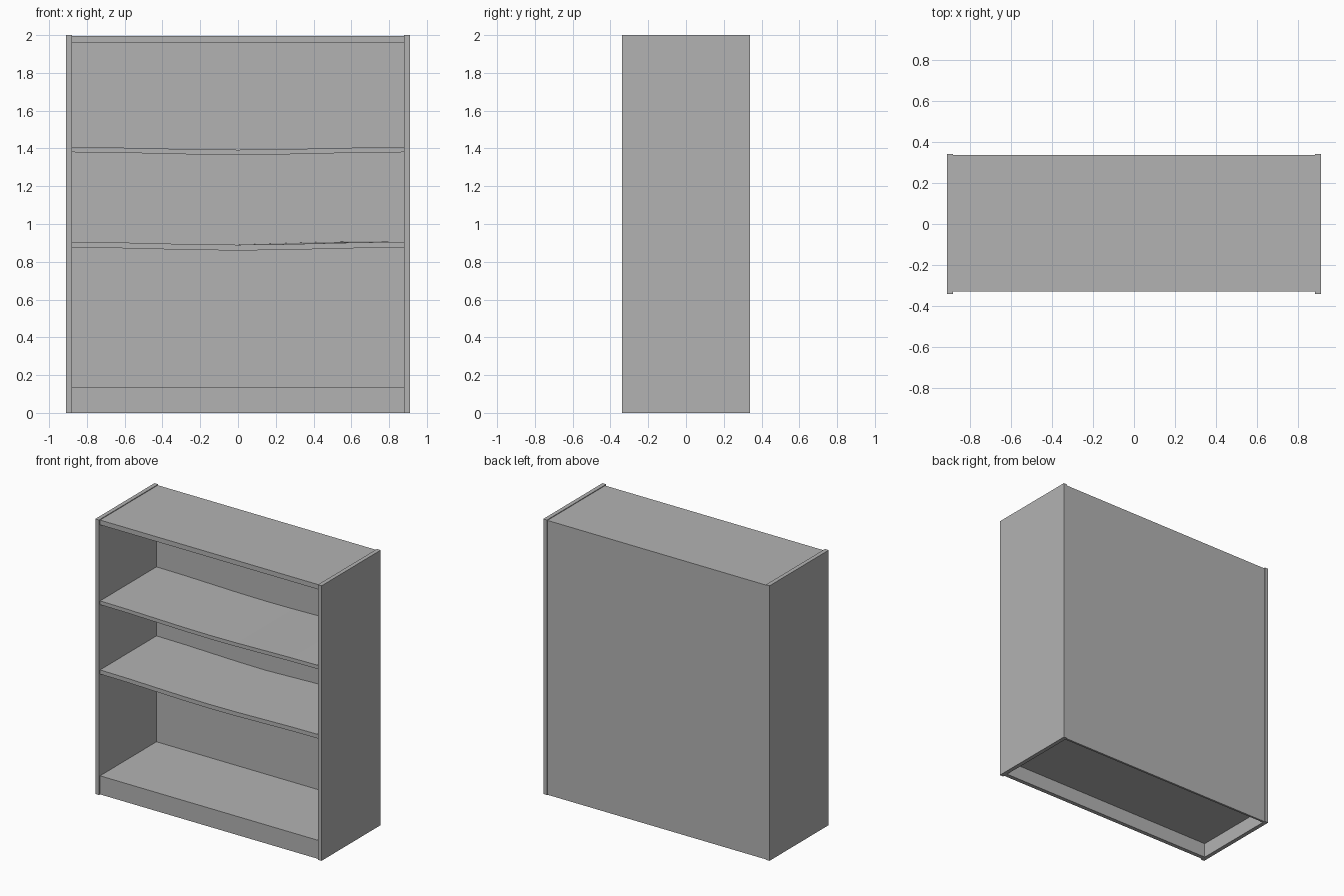
import bpy
import bmesh
import math

if "Cube" in bpy.data.objects:
    bpy.data.objects.remove(bpy.data.objects["Cube"])

GREY = (0.45, 0.45, 0.45, 1)
mat = bpy.data.materials.new("plain grey")
mat.use_nodes = True
mat.diffuse_color = GREY
mat.node_tree.nodes["Principled BSDF"].inputs["Base Color"].default_value = GREY

INNER, OUTER, DEPTH, HEIGHT = 0.88, 0.91, 0.34, 2.0
FRONT, BACK = -0.328, 0.335
PANEL = BACK - 0.015      # inner face of the back panel


def finish(name, bm):
    bmesh.ops.recalc_face_normals(bm, faces=bm.faces)
    mesh = bpy.data.meshes.new(name)
    bm.to_mesh(mesh)
    bm.free()
    mesh.materials.append(mat)
    obj = bpy.data.objects.new(name, mesh)
    bpy.context.scene.collection.objects.link(obj)
    return obj


def board(name, x0, x1, y0, y1, z0, z1):
    bm = bmesh.new()
    bmesh.ops.create_cube(bm, size=1)
    for v in bm.verts:
        v.co.x = x1 if v.co.x > 0 else x0
        v.co.y = y1 if v.co.y > 0 else y0
        v.co.z = z1 if v.co.z > 0 else z0
    return finish(name, bm)


def sagging_shelf(name, bottom, top, sag, lift=0):
    """Shelf bowed in the middle, its rear right corner slightly lifted."""
    bm = bmesh.new()
    rings = []
    steps = 8
    for i in range(steps + 1):
        t = 2 * i / steps - 1
        drop = sag * (0.5 + 0.5 * math.cos(math.pi * t))
        bump = lift * math.sin(math.pi * t) if t > 0 else 0
        corners = ((FRONT, bottom, 0), (PANEL, bottom, 0),
                   (PANEL, top, bump), (FRONT, top, 0))
        rings.append([bm.verts.new((t * INNER, y, z - drop + b))
                      for y, z, b in corners])
    for a, b in zip(rings, rings[1:]):
        for k in range(4):
            n = (k + 1) % 4
            bm.faces.new((a[k], a[n], b[n], b[k]))
    bm.faces.new(rings[0])
    bm.faces.new(rings[-1])
    return finish(name, bm)


# Side walls
for side, s in (("left", 1), ("right", -1)):
    x0, x1 = sorted((s * INNER, s * OUTER))
    board(side + "_side", x0, x1, -DEPTH, DEPTH, 0, HEIGHT)

# Carcass boards between the sides
board("top_board", -INNER, INNER, FRONT, PANEL, 1.96, 1.995)
board("back_panel", -INNER, INNER, PANEL, BACK, 0, 1.995)
board("bottom_shelf", -INNER, INNER, FRONT, PANEL, 0.105, 0.135)
board("kick_board", -INNER, INNER, FRONT, FRONT + 0.03, 0, 0.105)

# Bowed shelves
sagging_shelf("upper_shelf", 1.38, 1.407, 0.014)
sagging_shelf("lower_shelf", 0.875, 0.905, 0.015, 0.007)
